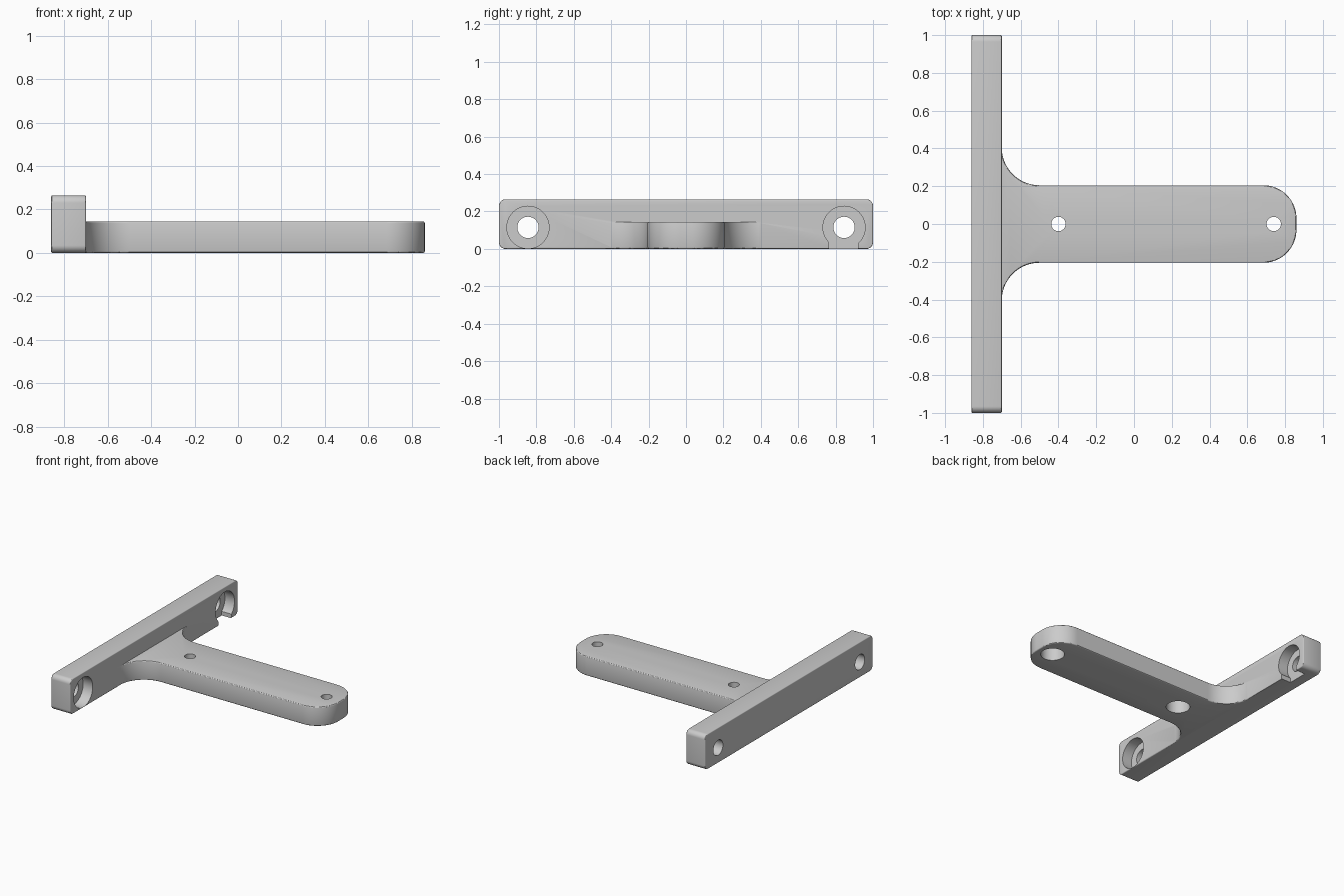
import bpy, bmesh
from math import cos, sin, pi
from mathutils import Matrix, Vector

cube = bpy.data.objects.get("Cube")
if cube:
    bpy.data.objects.remove(cube, do_unlink=True)

grey = bpy.data.materials.new("plain_grey")
grey.use_nodes = True
colour = (0.6, 0.6, 0.6, 1)
grey.diffuse_color = colour
grey.node_tree.nodes["Principled BSDF"].inputs["Base Color"].default_value = colour


def link(name, bm):
    bmesh.ops.recalc_face_normals(bm, faces=bm.faces)
    mesh = bpy.data.meshes.new(name)
    bm.to_mesh(mesh)
    bm.free()
    obj = bpy.data.objects.new(name, mesh)
    bpy.context.collection.objects.link(obj)
    mesh.materials.append(grey)
    return obj


def arc(cx, cy, r, start, end, steps=20):
    angles = [start + (end - start) * i / steps for i in range(steps + 1)]
    return [(cx + r * cos(a), cy + r * sin(a)) for a in angles]


def extrude(name, points, offset):
    bm = bmesh.new()
    face = bm.faces.new([bm.verts.new(p) for p in points])
    geom = bmesh.ops.extrude_face_region(bm, geom=[face])["geom"]
    verts = [v for v in geom if isinstance(v, bmesh.types.BMVert)]
    bmesh.ops.translate(bm, verts=verts, vec=Vector(offset))
    return link(name, bm)


def apply(obj, mod):
    bpy.context.view_layer.objects.active = obj
    bpy.ops.object.modifier_apply(modifier=mod.name)


def soften(obj, width):
    mod = obj.modifiers.new("edge_round", "BEVEL")
    mod.width, mod.segments = width, 3
    mod.limit_method, mod.angle_limit = "ANGLE", pi / 4
    apply(obj, mod)


def combine(obj, other, operation):
    mod = obj.modifiers.new("combine", "BOOLEAN")
    mod.operation, mod.solver, mod.object = operation, "EXACT", other
    apply(obj, mod)
    bpy.data.objects.remove(other, do_unlink=True)


def drill(obj, centre, radius, length, axis):
    bm = bmesh.new()
    turn = Matrix.Rotation(pi / 2, 4, "Y") if axis == "X" else Matrix()
    bmesh.ops.create_cone(bm, cap_ends=True, segments=48, radius1=radius, radius2=radius,
                          depth=length, matrix=Matrix.Translation(centre) @ turn)
    combine(obj, link("drill", bm), "DIFFERENCE")


# Mounting bar: rounded rectangle extruded through its thickness
BACK, FRONT, TOP, R = -0.86, -0.70, 0.265, 0.035
profile = []
for i, (y, z) in enumerate([(1 - R, TOP - R), (R - 1, TOP - R), (R - 1, R), (1 - R, R)]):
    profile += arc(y, z, R, i * pi / 2, (i + 1) * pi / 2, 8)
bracket = extrude("t_bracket", [(BACK, y, z) for y, z in profile], (FRONT - BACK, 0, 0))
soften(bracket, 0.006)

# Arm: rounded tip, straight sides, flared root
HALF, TIP, FLARE, THICK = 0.205, 0.175, 0.20, 0.145
side = arc(0.86 - TIP, HALF - TIP, TIP, 0, pi / 2)
side += arc(FRONT + FLARE, HALF + FLARE, FLARE, -pi / 2, -pi)
side.append((FRONT - 0.08, HALF + FLARE))
outline = side + [(x, -y) for x, y in reversed(side)]
arm = extrude("arm", [(x, y, 0) for x, y in outline], (0, 0, THICK))
soften(arm, 0.008)
combine(bracket, arm, "UNION")

# Arm screw holes, wider from underneath
for x in (-0.40, 0.74):
    drill(bracket, (x, 0, 0.1), 0.038, 0.4, "Z")
    drill(bracket, (x, 0, 0), 0.083, 0.21, "Z")

# Bar screw holes, recessed on the arm side
for y in (-0.845, 0.845):
    drill(bracket, (-0.78, y, 0.115), 0.057, 0.4, "X")
    drill(bracket, (FRONT, y, 0.115), 0.113, 0.16, "X")

# One recess breaks out through the underside
notch = [(FRONT - 0.08, y, z) for y, z in ((0.765, -0.05), (0.92, -0.05), (0.92, 0.04), (0.765, 0.04))]
combine(bracket, extrude("notch", notch, (0.2, 0, 0)), "DIFFERENCE")

# Smooth curved surfaces, sharp edges kept
bpy.ops.object.select_all(action="DESELECT")
bracket.select_set(True)
bpy.context.view_layer.objects.active = bracket
bpy.ops.object.shade_smooth_by_angle(angle=pi / 6)
